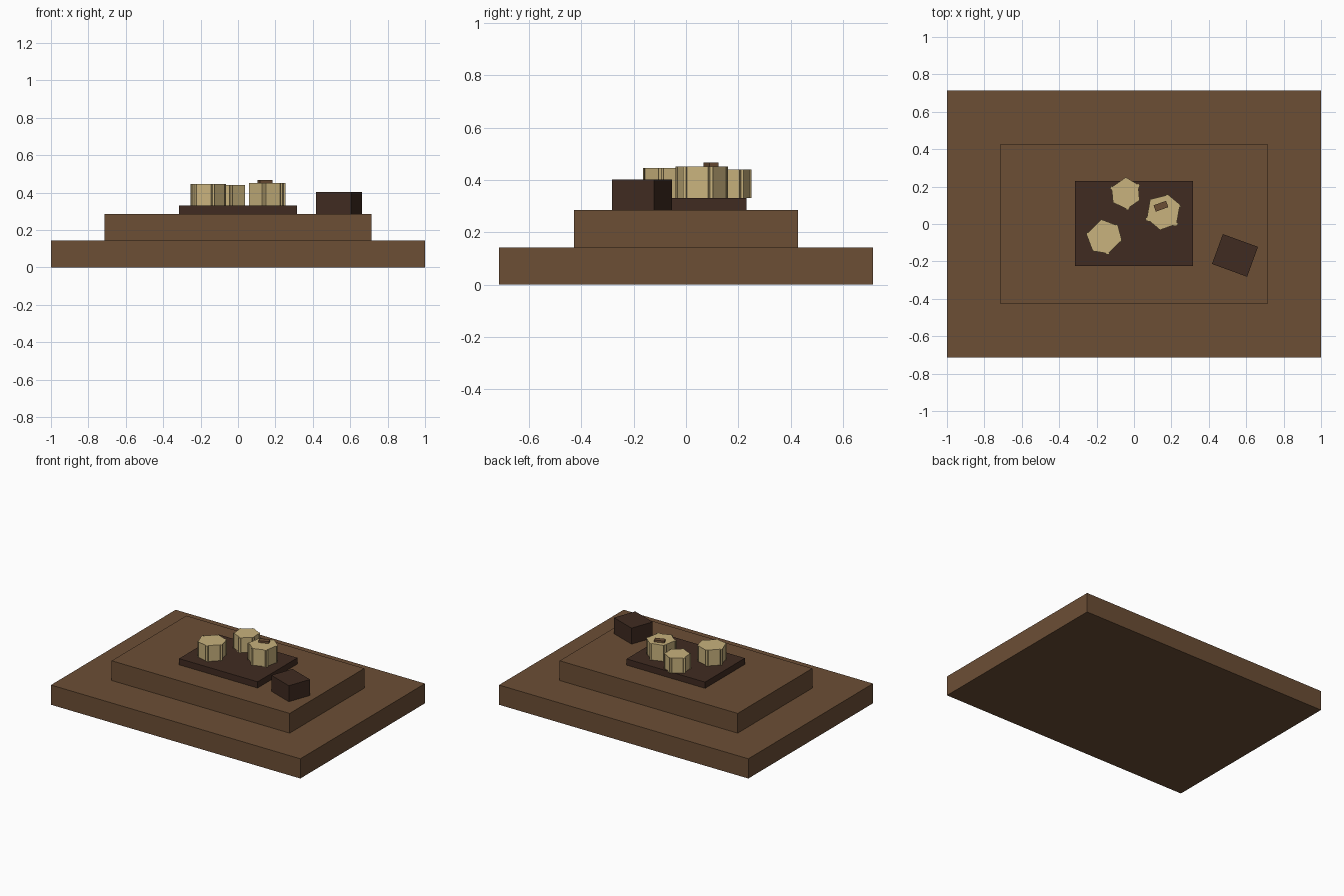
import bpy, bmesh, math
from mathutils import Vector, Matrix

cube = bpy.data.objects.get("Cube")
if cube:
    bpy.data.objects.remove(cube, do_unlink=True)


def make_material(name, rgb):
    mat = bpy.data.materials.new(name)
    mat.use_nodes = True
    color = (*rgb, 1)
    mat.diffuse_color = color
    mat.node_tree.nodes["Principled BSDF"].inputs["Base Color"].default_value = color
    return mat


wood = make_material("brown wood", (0.15, 0.077, 0.036))
dark = make_material("dark brown", (0.051, 0.024, 0.015))
cream = make_material("cream", (0.58, 0.445, 0.205))


def prism(name, outline, center, z0, z1, turn, mat):
    """Extrude a flat outline from z0 to z1, turned about its centre in degrees."""
    bm = bmesh.new()
    base = bm.faces.new([bm.verts.new((x, y, 0)) for x, y in outline])
    top = bmesh.ops.extrude_face_region(bm, geom=[base])["geom"]
    verts = [v for v in top if isinstance(v, bmesh.types.BMVert)]
    bmesh.ops.translate(bm, verts=verts, vec=(0, 0, z1 - z0))
    bmesh.ops.recalc_face_normals(bm, faces=bm.faces)
    mesh = bpy.data.meshes.new(name)
    bm.to_mesh(mesh)
    bm.free()
    obj = bpy.data.objects.new(name, mesh)
    obj.location = (*center, z0)
    obj.rotation_euler.z = math.radians(turn)
    mesh.materials.append(mat)
    bpy.context.collection.objects.link(obj)
    return obj


def box(name, size, center, z0, z1, turn, mat):
    x, y = size[0] / 2, size[1] / 2
    return prism(name, [(-x, -y), (x, -y), (x, y), (-x, y)], center, z0, z1, turn, mat)


def notched_hexagon(radius):
    """Outline of three crossed slabs: six flat sides with a small notch between each."""
    half_length, half_width = radius * 0.81, radius * 0.586
    notch = half_length * math.tan(math.radians(30))
    points = []
    for k in range(6):
        rot = Matrix.Rotation(math.radians(60 * k - 90), 2)
        for y in (-half_width, half_width, notch):
            # the notch sits where neighbouring slab ends cross
            points.append(rot @ Vector((half_length, y)))
    return points


# Stepped base
box("lower_step", (2, 1.428), (0, 0), 0, 0.143, 0, wood)
box("upper_step", (1.428, 0.855), (0, 0), 0.143, 0.286, 0, wood)

# Tray and loose block
box("tray", (0.63, 0.456), (0, 0.003), 0.286, 0.331, 0, dark)
box("loose_block", (0.2, 0.17), (0.54, -0.168), 0.286, 0.402, -20, dark)

# Lumps on the tray
for name, center, radius, top, turn in (
    ("left_lump", (-0.16, -0.07), 0.096, 0.446, -15),
    ("back_lump", (-0.045, 0.162), 0.088, 0.44, -25),
    ("right_lump", (0.156, 0.06), 0.1, 0.452, 20),
):
    prism(name, notched_hexagon(radius), center, 0.331, top, turn, cream)

# Chip on the tallest lump
box("top_chip", (0.071, 0.036), (0.144, 0.095), 0.452, 0.466, 20, wood)
